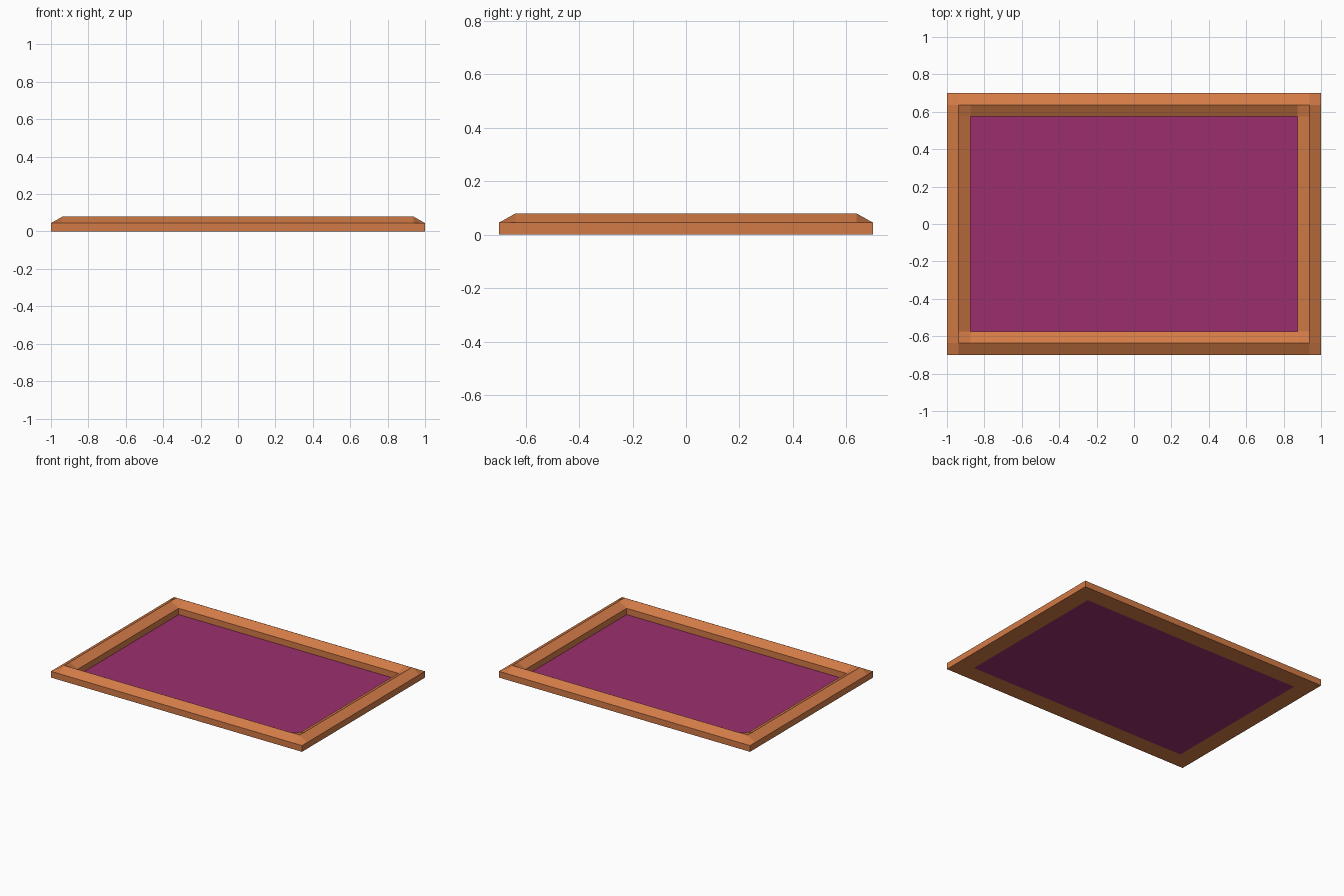
import bpy, bmesh

if "Cube" in bpy.data.objects:
    bpy.data.objects.remove(bpy.data.objects["Cube"])

def material(name, rgb):
    m = bpy.data.materials.new(name)
    m.diffuse_color = (*rgb, 1.0)
    m.use_nodes = True
    m.node_tree.nodes["Principled BSDF"].inputs["Base Color"].default_value = m.diffuse_color
    return m

def finish(name, bm, mat):
    bmesh.ops.recalc_face_normals(bm, faces=bm.faces[:])
    me = bpy.data.meshes.new(name)
    bm.to_mesh(me)
    bm.free()
    me.materials.append(mat)
    ob = bpy.data.objects.new(name, me)
    bpy.context.collection.objects.link(ob)
    return ob

wood = material("orange wood", (0.65, 0.198, 0.062))
cloth = material("magenta panel", (0.33, 0.028, 0.155))

W, D = 1.0, 0.7            # half sizes of the outer edge
STEP = 0.0625              # width of each sloped band
EDGE_Z, RIDGE_Z = 0.045, 0.08

def ticks(h):
    return [-h, -h + STEP, -h + 2 * STEP, h - 2 * STEP, h - STEP, h]

# Frame: ridged border on a 6 x 6 grid with an open middle cell
bm = bmesh.new()
xs, ys = ticks(W), ticks(D)
top, low = {}, {}
for i, x in enumerate(xs):
    for j, y in enumerate(ys):
        ring = min(i, 5 - i, j, 5 - j)
        top[i, j] = bm.verts.new((x, y, RIDGE_Z if ring == 1 else EDGE_Z))
        if ring != 1:
            low[i, j] = bm.verts.new((x, y, 0))

# sloped top faces
for i in range(5):
    for j in range(5):
        if (i, j) != (2, 2):
            bm.faces.new([top[k] for k in ((i, j), (i + 1, j), (i + 1, j + 1), (i, j + 1))])

# upright outer and inner walls
outer = ([(i, 0) for i in range(5)] + [(5, j) for j in range(5)]
         + [(i, 5) for i in range(5, 0, -1)] + [(0, j) for j in range(5, 0, -1)])
inner = [(2, 2), (3, 2), (3, 3), (2, 3)]
for loop in (outer, inner):
    for a, b in zip(loop, loop[1:] + loop[:1]):
        bm.faces.new((low[a], low[b], top[b], top[a]))

# flat underside, one piece per side
corners = [0, 5, 10, 15]
for k in range(4):
    run = [outer[n % 20] for n in range(corners[k], corners[k] + 6)]
    bm.faces.new([low[p] for p in run] + [low[inner[(k + 1) % 4]], low[inner[k]]])
finish("frame", bm, wood)

# Panel: flat sheet filling the bottom of the opening
bm = bmesh.new()
bm.faces.new([bm.verts.new((xs[i], ys[j], 0)) for i, j in inner])
finish("panel", bm, cloth)
